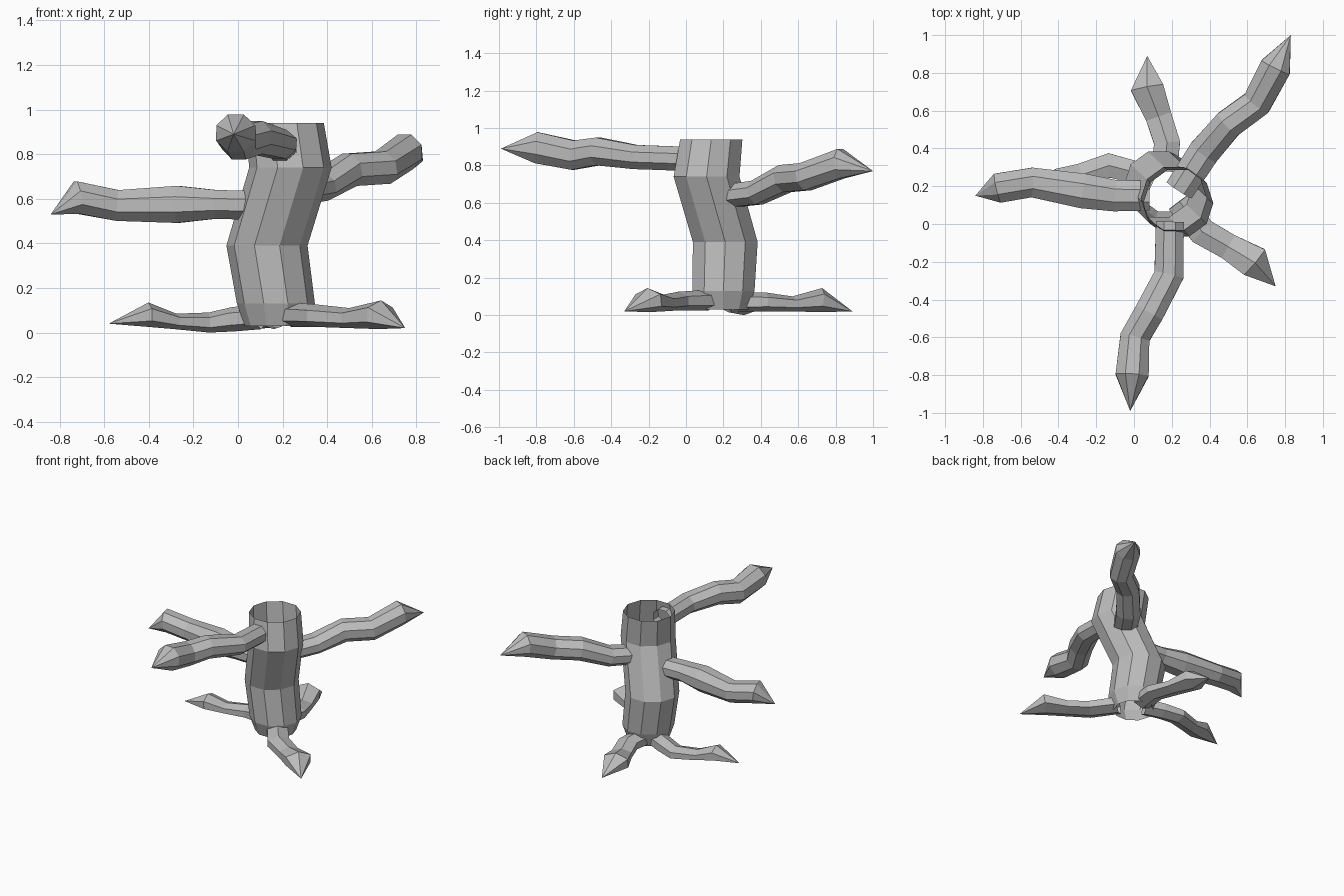
import bpy, bmesh, math
from mathutils import Vector

default = bpy.data.objects.get("Cube")
if default:
    bpy.data.objects.remove(default, do_unlink=True)

# Single plain bark colour
bark = bpy.data.materials.new("grey_bark")
bark.use_nodes = True
GREY = (0.5, 0.5, 0.5, 1)
bark.diffuse_color = GREY
bark.node_tree.nodes["Principled BSDF"].inputs["Base Color"].default_value = GREY


def finish(bm, name):
    bmesh.ops.recalc_face_normals(bm, faces=bm.faces)
    mesh = bpy.data.meshes.new(name)
    bm.to_mesh(mesh)
    bm.free()
    mesh.materials.append(bark)
    obj = bpy.data.objects.new(name, mesh)
    bpy.context.collection.objects.link(obj)
    return obj


def ring(bm, centre, side, up, sides, phase=0.0):
    verts = []
    for i in range(sides):
        a = math.tau * (i + phase) / sides
        verts.append(bm.verts.new(centre + side * math.cos(a) + up * math.sin(a)))
    return verts


def bridge(bm, a, b):
    n = len(a)
    for i in range(n):
        j = (i + 1) % n
        bm.faces.new((a[i], a[j], b[j], b[i]))


def limb(name, path, tip, sides):
    """Faceted tube along (x, y, z, half width, half height), ending in a point."""
    bm = bmesh.new()
    pts = [Vector(p[:3]) for p in path] + [Vector(tip)]
    previous = None
    for i, (x, y, z, w, h) in enumerate(path):
        direction = (pts[i + 1] - pts[max(i - 1, 0)]).normalized()
        side = direction.cross(Vector((0, 0, 1))).normalized()
        up = side.cross(direction)
        current = ring(bm, pts[i], side * w, up * h, sides, 0.5)
        if previous:
            bridge(bm, previous, current)
        previous = current
    point = bm.verts.new(tip)
    for i in range(sides):
        bm.faces.new((previous[i], previous[(i + 1) % sides], point))
    return finish(bm, name)


# Hollow crooked trunk, open at both ends: x, y, z, radius
bm = bmesh.new()
previous = None
for x, y, z, r in [(0.17, 0.2, 0.03, 0.14), (0.17, 0.2, 0.13, 0.175),
                   (0.13, 0.21, 0.39, 0.182), (0.235, 0.11, 0.74, 0.185),
                   (0.21, 0.135, 0.94, 0.175)]:
    current = ring(bm, Vector((x, y, z)), Vector((r, 0, 0)), Vector((0, r, 0)), 10)
    if previous:
        bridge(bm, previous, current)
    previous = current
finish(bm, "trunk")

# Branches
limb("front_branch", [
    (0.19, 0.01, 0.835, 0.08, 0.07), (0.185, -0.27, 0.845, 0.085, 0.07),
    (0.08, -0.47, 0.875, 0.085, 0.08), (0.005, -0.6, 0.855, 0.085, 0.085),
    (-0.01, -0.8, 0.895, 0.095, 0.09)], (-0.02, -0.99, 0.89), 8)
limb("back_left_branch", [
    (0.24, 0.18, 0.63, 0.085, 0.065), (0.37, 0.38, 0.655, 0.09, 0.07),
    (0.5, 0.53, 0.73, 0.085, 0.08), (0.65, 0.64, 0.74, 0.085, 0.08),
    (0.75, 0.83, 0.81, 0.09, 0.085)], (0.83, 1.0, 0.77), 8)
limb("right_branch", [
    (0.08, 0.15, 0.57, 0.085, 0.07), (-0.1, 0.15, 0.575, 0.09, 0.07),
    (-0.27, 0.175, 0.575, 0.1, 0.09), (-0.54, 0.22, 0.57, 0.085, 0.075),
    (-0.72, 0.19, 0.605, 0.085, 0.08)], (-0.84, 0.15, 0.53), 8)

# Roots
limb("right_root", [
    (0.1, 0.23, 0.07, 0.07, 0.055), (-0.02, 0.28, 0.06, 0.07, 0.055),
    (-0.13, 0.31, 0.045, 0.075, 0.045), (-0.28, 0.26, 0.05, 0.07, 0.035),
    (-0.4, 0.22, 0.08, 0.085, 0.055)], (-0.58, 0.2, 0.04), 6)
limb("back_root", [
    (0.16, 0.28, 0.07, 0.08, 0.055), (0.175, 0.43, 0.07, 0.08, 0.05),
    (0.13, 0.57, 0.06, 0.08, 0.04), (0.07, 0.72, 0.08, 0.1, 0.065)],
    (0.07, 0.89, 0.02), 6)
limb("front_left_root", [
    (0.24, 0.12, 0.08, 0.08, 0.055), (0.36, -0.04, 0.075, 0.085, 0.05),
    (0.5, -0.12, 0.065, 0.08, 0.045), (0.635, -0.2, 0.08, 0.1, 0.065)],
    (0.75, -0.33, 0.02), 6)
